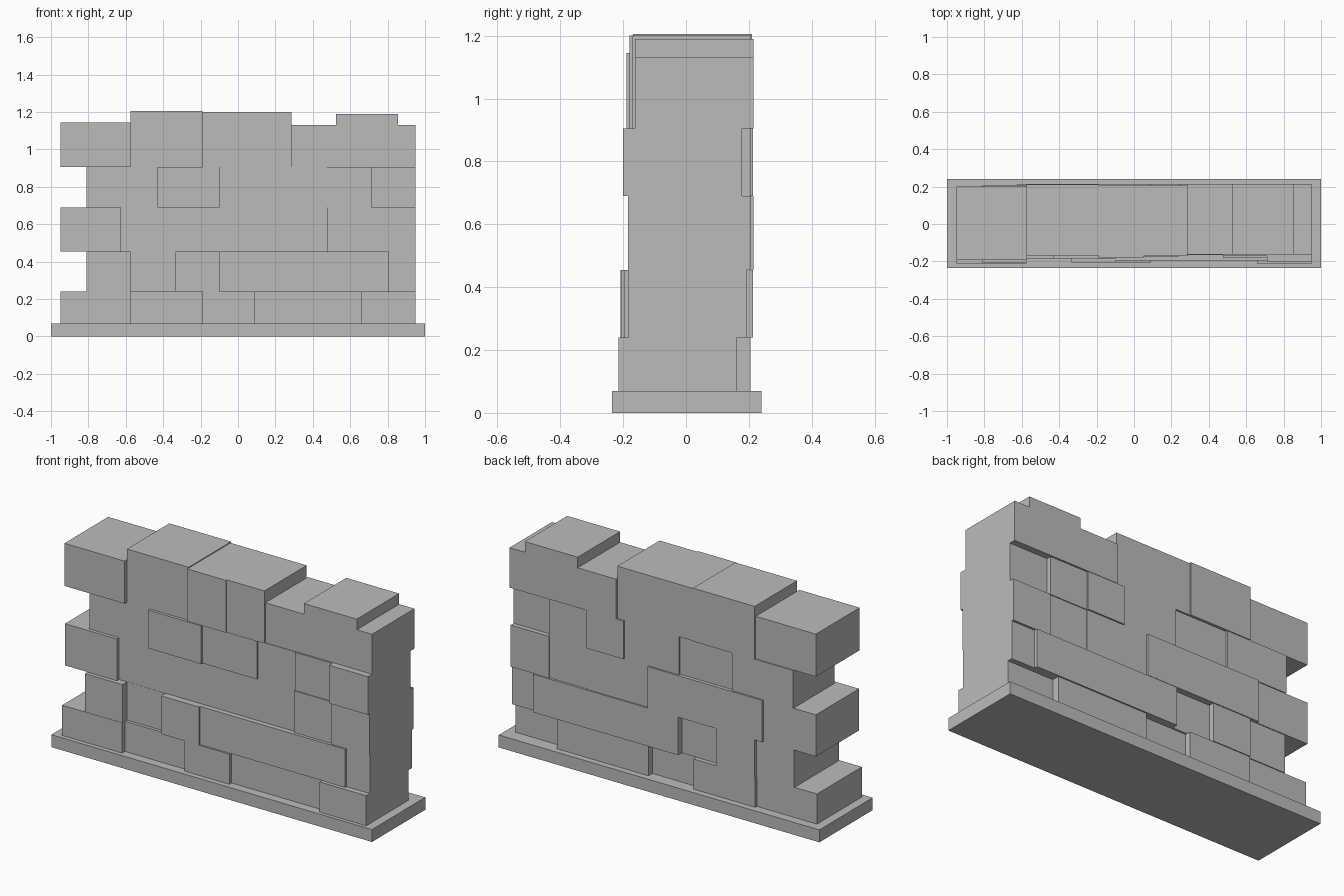
import bpy
import bmesh
from mathutils import Matrix, Vector

starter = bpy.data.objects.get("Cube")
if starter:
    bpy.data.objects.remove(starter, do_unlink=True)

# One plain stone colour
stone = bpy.data.materials.new("grey_stone")
stone.use_nodes = True
stone.diffuse_color = (0.5, 0.5, 0.5, 1)
shader = next(n for n in stone.node_tree.nodes if n.type == "BSDF_PRINCIPLED")
shader.inputs["Base Color"].default_value = stone.diffuse_color
shader.inputs["Roughness"].default_value = 0.8


def block(name, low, high):
    """Flat-faced box between two opposite corners."""
    low, high = Vector(low), Vector(high)
    bm = bmesh.new()
    transform = Matrix.Translation((low + high) / 2) @ Matrix.Diagonal((*(high - low), 1))
    bmesh.ops.create_cube(bm, size=1, matrix=transform)
    mesh = bpy.data.meshes.new(name)
    bm.to_mesh(mesh)
    bm.free()
    mesh.materials.append(stone)
    obj = bpy.data.objects.new(name, mesh)
    bpy.context.collection.objects.link(obj)
    return obj


def course(name, start, bottom, top, stones):
    """Row of stones; each entry is (end x, front y, back y, optional own top)."""
    left = start
    for number, (right, front, back, *own_top) in enumerate(stones, 1):
        height = own_top[0] if own_top else top
        block(f"{name}_stone_{number}", (left, front, bottom), (right, back, height))
        left = right


# Plinth under the wall
block("base_slab", (-1, -0.235, 0), (1, 0.24, 0.07))

# Courses from the bottom up, with a toothed end at -x
course("bottom_course", -0.95, 0.07, 0.24, [
    (-0.575, -0.21, 0.19),
    (-0.19, -0.185, 0.205),
    (0.09, -0.205, 0.17),
    (0.66, -0.185, 0.205),
    (0.95, -0.215, 0.163),
])
course("second_course", -0.81, 0.24, 0.455, [
    (-0.575, -0.208, 0.195),
    (-0.335, -0.167, 0.21),
    (-0.10, -0.205, 0.18),
    (0.805, -0.195, 0.213),
    (0.95, -0.183, 0.193),
])
course("third_course", -0.95, 0.455, 0.69, [
    (-0.625, -0.185, 0.2),
    (0.09, -0.166, 0.215),
    (0.475, -0.166, 0.205),
    (0.71, -0.178, 0.2),
    (0.95, -0.185, 0.205),
])
course("fourth_course", -0.81, 0.69, 0.905, [
    (-0.43, -0.166, 0.205),
    (-0.10, -0.185, 0.195),
    (0.24, -0.174, 0.205),
    (0.475, -0.166, 0.213),
    (0.71, -0.172, 0.205),
    (0.95, -0.2, 0.178),
])
course("top_course", -0.95, 0.905, 1.13, [
    (-0.575, -0.19, 0.2, 1.145),
    (-0.19, -0.168, 0.21, 1.205),
    (0.05, -0.18, 0.205, 1.2),
    (0.285, -0.172, 0.205, 1.2),
    (0.95, -0.163, 0.215),
])

# Raised cap stone on the lower end of the top
block("cap_stone", (0.525, -0.163, 1.13), (0.855, 0.215, 1.19))
